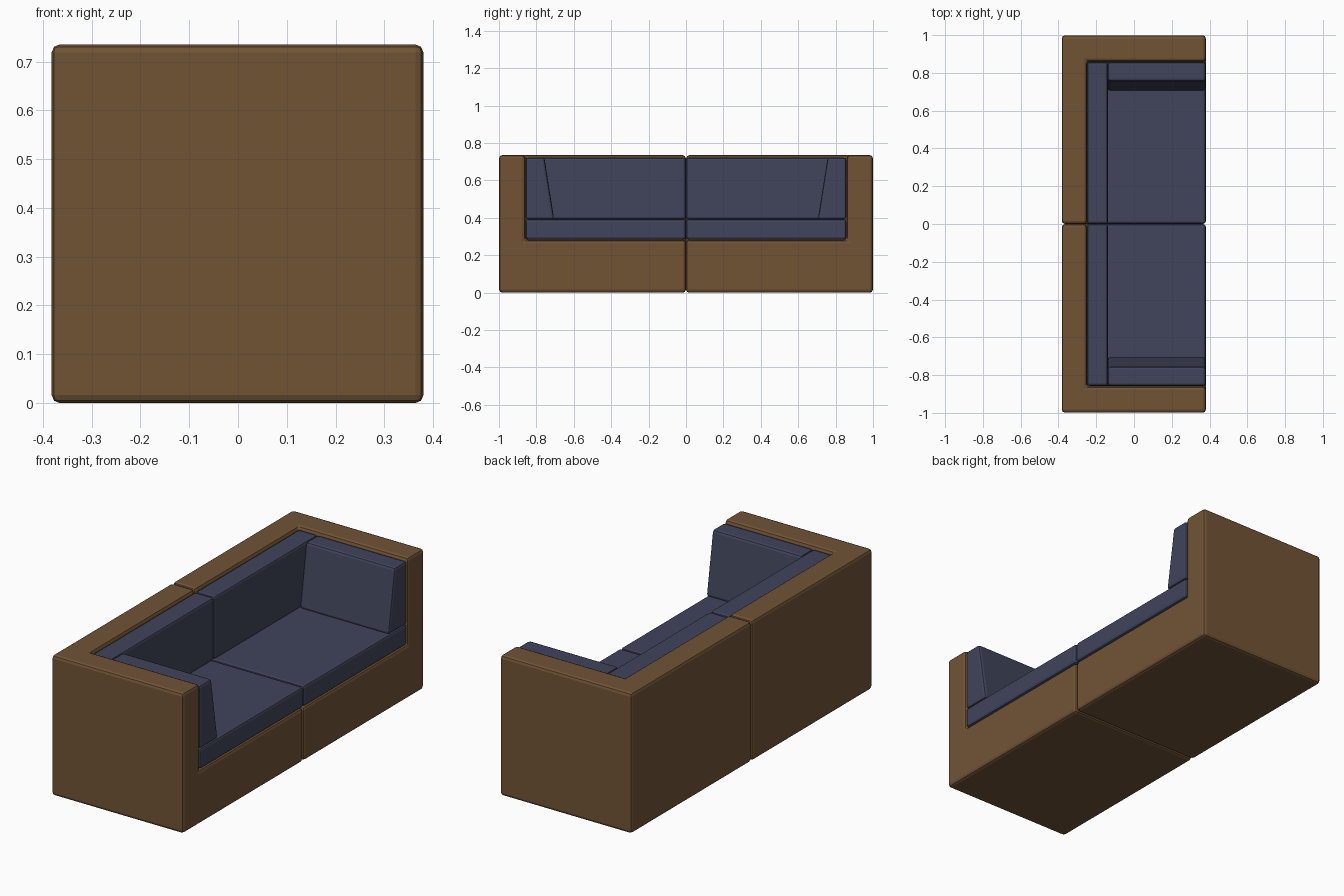
import bpy, bmesh

if "Cube" in bpy.data.objects:
    bpy.data.objects.remove(bpy.data.objects["Cube"])


def material(name, color):
    m = bpy.data.materials.new(name)
    m.diffuse_color = (*color, 1)
    m.use_nodes = True
    m.node_tree.nodes["Principled BSDF"].inputs["Base Color"].default_value = m.diffuse_color
    return m


WOOD = material("brown_upholstery", (0.165, 0.088, 0.036))
NAVY = material("navy_fabric", (0.051, 0.058, 0.104))


def block(name, x, y, z, mat, lean=0.0):
    """Box from (min, max) ranges; lean shifts the upper inner edge in +y."""
    bm = bmesh.new()
    bmesh.ops.create_cube(bm, size=1)
    for v in bm.verts:
        top, inner = v.co.z > 0, v.co.y < 0
        v.co = (x[v.co.x > 0], y[v.co.y > 0], z[v.co.z > 0])
        if top and inner:
            v.co.y += lean
    me = bpy.data.meshes.new(name)
    bm.to_mesh(me)
    bm.free()
    me.materials.append(mat)
    ob = bpy.data.objects.new(name, me)
    bpy.context.collection.objects.link(ob)
    return ob


def finish(ob, width):
    """Soften edges and mirror to the other half of the sofa."""
    b = ob.modifiers.new("soft_edges", 'BEVEL')
    b.width = width
    b.segments = 2
    b.limit_method = 'ANGLE'
    m = ob.modifiers.new("other_half", 'MIRROR')
    m.use_axis = (False, True, False)
    m.use_mirror_merge = False


# Frame half: solid block with the seating corner cut away
frame = block("frame", (-0.382, 0.38), (0.001, 0.999), (0, 0.735), WOOD)
cutter = block("seat_cutter", (-0.25, 0.6), (-0.2, 0.86), (0.282, 1), WOOD)
cutter.hide_render = True
cut = frame.modifiers.new("seat_opening", 'BOOLEAN')
cut.object = cutter
cut.operation = 'DIFFERENCE'
cut.solver = 'EXACT'
bpy.context.view_layer.objects.active = frame
bpy.ops.object.modifier_apply(modifier=cut.name)
bpy.data.objects.remove(cutter)
finish(frame, 0.016)

# Cushions
finish(block("seat_cushion", (-0.247, 0.38), (0.001, 0.857), (0.284, 0.392), NAVY), 0.013)
finish(block("back_cushion", (-0.247, -0.138), (0.001, 0.857), (0.392, 0.722), NAVY), 0.013)
finish(block("side_cushion", (-0.138, 0.379), (0.705, 0.857), (0.392, 0.722), NAVY, 0.052), 0.013)
